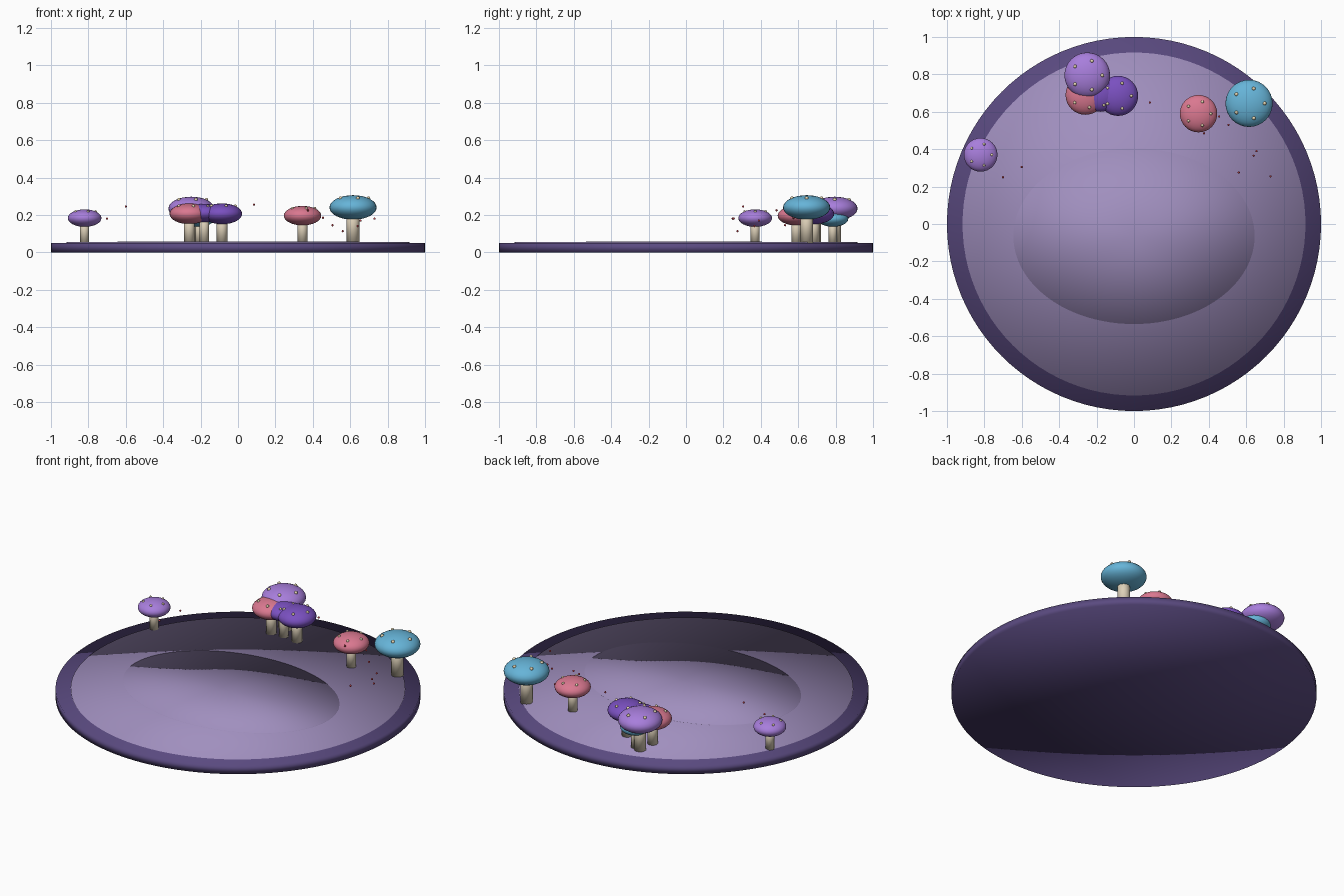
import bpy, math

cube = bpy.data.objects.get("Cube")
if cube:
    bpy.data.objects.remove(cube, do_unlink=True)


def material(name, hex_code):
    """Flat colour given as an sRGB hex string, stored as linear values."""
    srgb = [int(hex_code[i:i + 2], 16) / 255 for i in (0, 2, 4)]
    rgba = [c / 12.92 if c < 0.04 else ((c + 0.055) / 1.055) ** 2.4 for c in srgb] + [1]
    mat = bpy.data.materials.new(name)
    mat.use_nodes = True
    mat.diffuse_color = rgba
    mat.node_tree.nodes["Principled BSDF"].inputs["Base Color"].default_value = rgba
    return mat


RIM = material("dark plum", "5A4A80")
DISH = material("dusty lavender", "A08FBE")
TEAL = material("sky teal", "66B4D8")
PINK = material("rose pink", "DA7890")
LILAC = material("lilac", "A87EDC")
VIOLET = material("violet", "7A50C0")
STEM = material("beige stem", "DDD0B8")
SPOT = material("cream spot", "F2E2BC")
RED = material("ember red", "C0404A")


def finish(name, mat):
    ob = bpy.context.object
    ob.name = name
    ob.data.materials.append(mat)
    bpy.ops.object.shade_smooth()
    return ob


def disc(name, mat, x, y, bottom, top, rx, ry, sides=96):
    """Upright cylinder with softly shaded fan caps."""
    bpy.ops.mesh.primitive_cylinder_add(
        vertices=sides, radius=1, depth=top - bottom, end_fill_type='TRIFAN',
        location=(x, y, (top + bottom) / 2))
    bpy.context.object.scale = (rx, ry, 1)
    bpy.ops.object.transform_apply(location=False, rotation=False, scale=True)
    return finish(name, mat)


def ball(name, mat, loc, r, half_height=None, segments=32, rings=16):
    bpy.ops.mesh.primitive_uv_sphere_add(segments=segments, ring_count=rings,
                                         radius=1, location=loc)
    bpy.context.object.scale = (r, r, half_height or r)
    bpy.ops.object.transform_apply(location=False, rotation=False, scale=True)
    return finish(name, mat)


def mushroom(name, mat, x, y, z, r):
    """Stem, flattened cap and a ring of five raised spots."""
    h = r * 0.52
    disc(name + "_stem", STEM, x, y, 0.045, z, r * 0.27, r * 0.27, 20)
    ball(name + "_cap", mat, (x, y, z), r, h)
    ring = 0.66
    lift = math.sqrt(1 - ring * ring)
    for i in range(5):
        a = math.tau * i / 5
        ball(f"{name}_spot_{i + 1}", SPOT,
             (x + ring * r * math.cos(a), y + ring * r * math.sin(a), z + lift * h),
             r * 0.08, segments=10, rings=6)


# Round base, raised floor and shallow oval on it
disc("base_plate", RIM, 0, 0, 0, 0.05, 1, 1)
disc("plate_floor", DISH, 0, 0, 0.03, 0.054, 0.917, 0.917)
disc("floor_oval", DISH, 0, -0.065, 0.04, 0.057, 0.645, 0.47)

# Mushrooms
mushroom("large_teal_mushroom", TEAL, 0.615, 0.645, 0.24, 0.126)
mushroom("pink_mushroom", PINK, 0.345, 0.59, 0.196, 0.1)
mushroom("tall_lilac_mushroom", LILAC, -0.25, 0.795, 0.234, 0.122)
mushroom("cluster_pink_mushroom", PINK, -0.26, 0.69, 0.206, 0.106)
mushroom("cluster_violet_mushroom", VIOLET, -0.085, 0.685, 0.206, 0.107)
mushroom("middle_violet_mushroom", VIOLET, -0.18, 0.695, 0.21, 0.095)
mushroom("hidden_teal_mushroom", TEAL, -0.21, 0.785, 0.18, 0.083)
mushroom("small_lilac_mushroom", LILAC, -0.82, 0.37, 0.183, 0.09)

# Floating embers
embers = [(0.085, 0.65, 0.255), (-0.6, 0.305, 0.245), (-0.7, 0.25, 0.18),
          (0.375, 0.485, 0.225), (0.455, 0.575, 0.185), (0.505, 0.53, 0.145),
          (0.64, 0.365, 0.14), (0.655, 0.39, 0.17), (0.56, 0.275, 0.113),
          (0.73, 0.255, 0.18)]
for i, loc in enumerate(embers):
    ball(f"ember_{i + 1}", RED, loc, 0.006, segments=10, rings=6)
